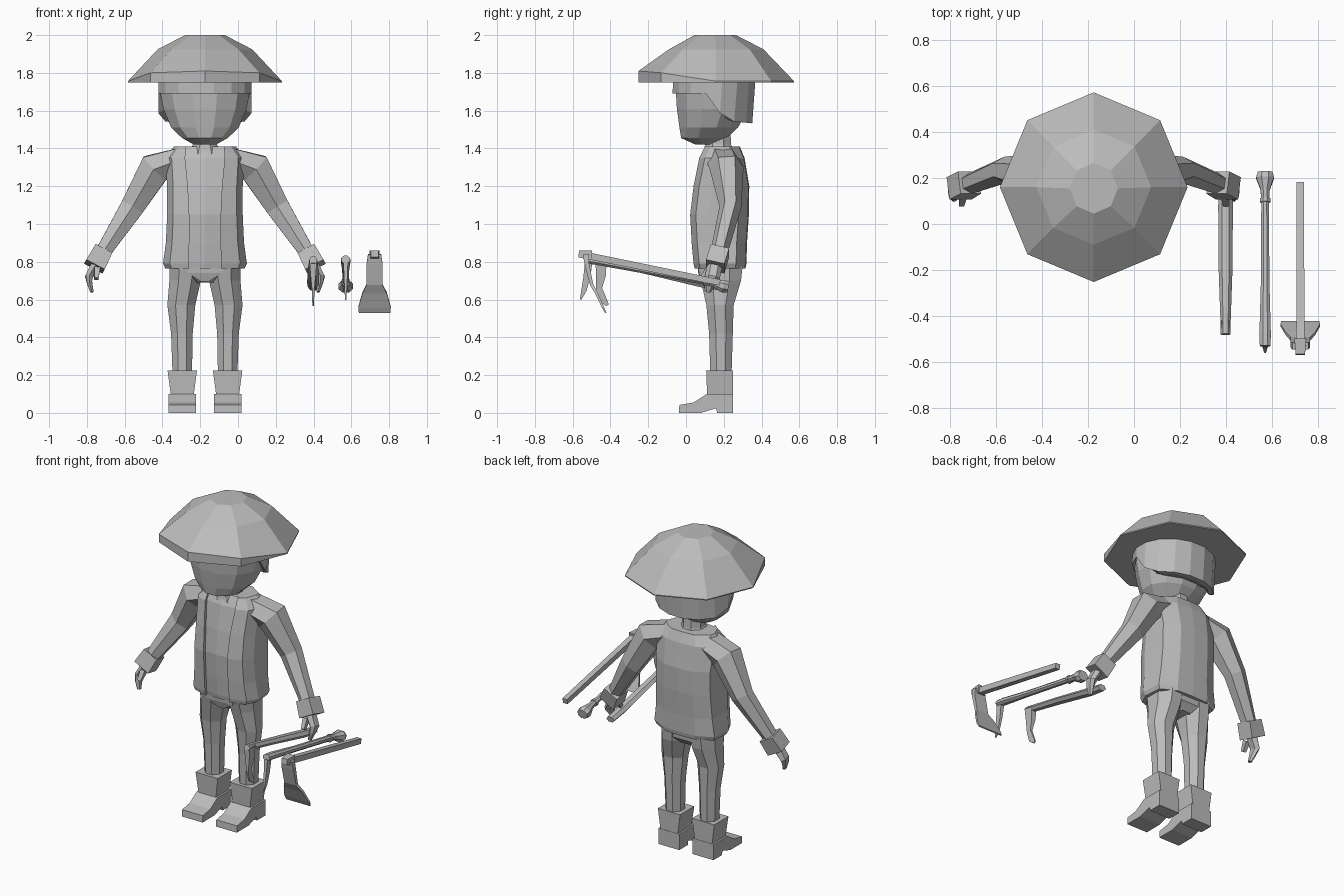
import bpy, bmesh, math
from mathutils import Vector

CX = -0.175  # centre line of the figure
grey = bpy.data.materials.new("plain_grey")
grey.diffuse_color = (0.5, 0.5, 0.5, 1)


def loft(name, rings):
    """Skin a list of equal-length rings and cap both ends."""
    bm = bmesh.new()
    rows = [[bm.verts.new(p) for p in r] for r in rings]
    n = len(rows[0])
    for a, b in zip(rows, rows[1:]):
        for i in range(n):
            bm.faces.new((a[i], a[(i + 1) % n], b[(i + 1) % n], b[i]))
    bm.faces.new(rows[0])
    bm.faces.new(rows[-1])
    bmesh.ops.recalc_face_normals(bm, faces=bm.faces)
    me = bpy.data.meshes.new(name)
    bm.to_mesh(me)
    bm.free()
    me.materials.append(grey)
    ob = bpy.data.objects.new(name, me)
    bpy.context.collection.objects.link(ob)
    return ob


def unit(n, phase=0.5):
    """Unit polygon; four sides gives a full square."""
    k = math.sqrt(2) if n == 4 else 1
    return [(k * math.cos(math.tau * (i + phase) / n), k * math.sin(math.tau * (i + phase) / n))
            for i in range(n)]


def ring(x, y, z, rx, ry, n=8, phase=0.5):
    return [Vector((x + rx * c, y + ry * s, z)) for c, s in unit(n, phase)]


def tube(name, pts, n=6, ref=(0, 1, 0)):
    """Loft along a path of (x, y, z, radius in plane, radius along ref)."""
    ref = Vector(ref)
    P = [Vector(p[:3]) for p in pts]
    rings = []
    for i, p in enumerate(pts):
        t = (P[min(i + 1, len(P) - 1)] - P[max(i - 1, 0)]).normalized()
        u = ref.cross(t).normalized()
        v = t.cross(u)
        rings.append([P[i] + u * p[3] * c + v * p[4] * s for c, s in unit(n)])
    return loft(name, rings)


def tool_part(name, x, pts, n=6):
    """Tool piece in the plane of constant x: (y, z, thickness, half width)."""
    return tube(name, [(x,) + p for p in pts], n, (1, 0, 0))


# Wide hat: eight sides, lip deeper towards the front
base = ring(CX, 0.16, 1.75, 0.408, 0.412, 8, 0)
lip = [p + Vector((0, 0, 0.06 * math.sqrt(max(0.01, (0.16 - p.y) / 0.412)))) for p in base]
loft("hat", [base, lip, ring(CX, 0.16, 1.925, 0.25, 0.25, 8, 0),
             ring(CX, 0.155, 2.0, 0.105, 0.11, 8, 0)])

# Head: (z, front, back, half width)
loft("head", [ring(CX, (f + b) / 2, z, w, (b - f) / 2, 12) for z, f, b, w in [
    (1.42, 0.05, 0.15, 0.06), (1.455, -0.03, 0.22, 0.125), (1.51, -0.04, 0.28, 0.185),
    (1.61, -0.055, 0.34, 0.228), (1.69, -0.06, 0.355, 0.244), (1.80, -0.05, 0.35, 0.23)]])

# Hair: a shell whose lower edge drops behind the ears
def hair_edge(p):
    k = min(1, max(0, (p.y - 0.15) / 0.06))
    return Vector((p.x, p.y - 0.02 * k, 1.69 - 0.14 * k - 0.1 * max(0, p.y - 0.2)))

hair = ring(CX, 0.15, 1.78, 0.252, 0.223, 16)
inner = [hair_edge(p) for p in ring(CX, 0.15, 1.69, 0.225, 0.195, 16)]
loft("hair", [inner, [hair_edge(p) for p in ring(CX, 0.15, 1.69, 0.252, 0.225, 16)], hair])

loft("neck", [ring(CX, 0.17, 1.36, 0.10, 0.09), ring(CX, 0.17, 1.42, 0.07, 0.075),
              ring(CX, 0.165, 1.5, 0.065, 0.075)])

# Jacket with recessed shirt panel: (z, gap, half width, front, back)
def jacket_row(z, g, w, f, b):
    half = [(g, f + 0.018), (g, f), (0.84 * w, f + 0.03), (w, f + 0.1),
            (0.95 * w, b - 0.05), (0.5 * w, b)]
    pts = [(0, f + 0.006)] + half + [(0, b + 0.005)] + [(-x, y) for x, y in reversed(half)]
    return [Vector((CX + x, y, z)) for x, y in pts]

loft("jacket_and_shirt", [jacket_row(*r) for r in [
    (1.41, 0.10, 0.165, 0.10, 0.28), (1.35, 0.105, 0.21, 0.07, 0.305),
    (1.20, 0.09, 0.20, 0.04, 0.33), (1.05, 0.083, 0.20, 0.022, 0.328),
    (0.90, 0.083, 0.207, 0.03, 0.318), (0.79, 0.085, 0.222, 0.04, 0.315),
    (0.765, 0.085, 0.21, 0.045, 0.31)]])

# Hips and the shirt tail
loft("hips", [ring(CX, 0.18, 0.80, 0.19, 0.125), ring(CX, 0.18, 0.73, 0.185, 0.12),
              ring(CX, 0.18, 0.69, 0.08, 0.08)])
loft("shirt_tail", [ring(CX, 0.09, 0.80, 0.10, 0.03, 4), ring(CX, 0.09, 0.74, 0.09, 0.025, 4),
                    ring(CX, 0.10, 0.695, 0.02, 0.02, 4)])

# Boot sole outline (y, z)
FOOT = [(-0.038, 0), (-0.035, 0.042), (0.04, 0.055), (0.11, 0.10), (0.25, 0.10),
        (0.25, 0), (0.165, 0), (0.16, 0.025), (0.08, 0)]

for s, side in ((-1, "right"), (1, "left")):
    X = lambda d: CX + s * d
    # Arm, cuff and hand
    tube(side + "_sleeve", [(X(d), y, z, a, b) for d, y, z, a, b in [
        (0.12, 0.195, 1.345, 0.07, 0.09), (0.265, 0.215, 1.295, 0.098, 0.09),
        (0.385, 0.235, 1.09, 0.072, 0.058), (0.54, 0.175, 0.85, 0.046, 0.046)]], 6)
    tube(side + "_cuff", [(X(0.54), 0.18, 0.86, 0.05, 0.05),
                          (X(0.585), 0.155, 0.775, 0.055, 0.05)], 4)
    tube(side + "_hand", [(X(d), y, z, a, b) for d, y, z, a, b in [
        (0.575, 0.155, 0.79, 0.028, 0.04), (0.615, 0.14, 0.72, 0.022, 0.04),
        (0.61, 0.125, 0.685, 0.016, 0.03), (0.598, 0.115, 0.64, 0.01, 0.016)]], 6)
    tube(side + "_thumb", [(X(0.57), 0.12, 0.765, 0.016, 0.016),
                           (X(0.575), 0.085, 0.71, 0.011, 0.011)], 4)
    # Trouser leg
    loft(side + "_leg", [ring(X(d), y, z, rx, ry) for d, y, z, rx, ry in [
        (0.10, 0.18, 0.78, 0.095, 0.13), (0.105, 0.185, 0.70, 0.09, 0.115),
        (0.125, 0.18, 0.57, 0.08, 0.078), (0.122, 0.185, 0.42, 0.062, 0.068),
        (0.12, 0.185, 0.18, 0.055, 0.06)]])
    # Boot shaft and foot
    loft(side + "_boot_shaft", [ring(X(0.12), 0.178, 0.225, 0.078, 0.071, 4),
                                ring(X(0.12), 0.18, 0.09, 0.06, 0.068, 4)])
    loft(side + "_boot_foot", [[Vector((X(0.12 + e * k), y, z)) for y, z in FOOT]
                               for e, k in ((-1, 0.073), (1, 0.073))])

# Sickle, held in the left hand
A = 0.398
tool_part("sickle_handle", A, [(0.19, 0.665, 0.02, 0.028), (0.08, 0.685, 0.023, 0.032),
                               (-0.2, 0.75, 0.02, 0.03), (-0.43, 0.80, 0.02, 0.022),
                               (-0.48, 0.81, 0.02, 0.022)])
tool_part("sickle_blade", A, [(-0.45, 0.81, 0.03, 0.02), (-0.45, 0.73, 0.026, 0.014),
                              (-0.46, 0.66, 0.016, 0.007), (-0.44, 0.60, 0.02, 0.005),
                              (-0.415, 0.57, 0.008, 0.004)], 4)

# Pick with a round knob at the end of the handle
B = 0.57
tool_part("pick_handle", B, [(0.225, 0.665, 0.03, 0.035), (0.20, 0.67, 0.038, 0.042),
                             (0.15, 0.685, 0.022, 0.022), (0.10, 0.695, 0.018, 0.018),
                             (-0.25, 0.76, 0.018, 0.02), (-0.48, 0.805, 0.022, 0.027),
                             (-0.53, 0.812, 0.022, 0.025)], 8)
tool_part("pick_handle_band", B, [(0.11, 0.692, 0.024, 0.025), (0.095, 0.695, 0.024, 0.025)], 8)
tool_part("pick_spike", B, [(-0.515, 0.80, 0.02, 0.012), (-0.525, 0.72, 0.018, 0.009),
                            (-0.54, 0.65, 0.014, 0.006), (-0.558, 0.60, 0.004, 0.003)], 4)

# Hoe
C = 0.723
tool_part("hoe_handle", C, [(0.18, 0.69, 0.016, 0.016), (-0.55, 0.838, 0.018, 0.018)], 4)
tool_part("hoe_socket", C, [(-0.50, 0.835, 0.026, 0.026), (-0.568, 0.842, 0.018, 0.02)], 4)
tool_part("hoe_blade", C, [(-0.53, 0.84, 0.016, 0.035), (-0.525, 0.79, 0.012, 0.042),
                           (-0.50, 0.68, 0.009, 0.042), (-0.475, 0.635, 0.007, 0.065),
                           (-0.44, 0.56, 0.006, 0.086), (-0.425, 0.53, 0.004, 0.083)], 4)
